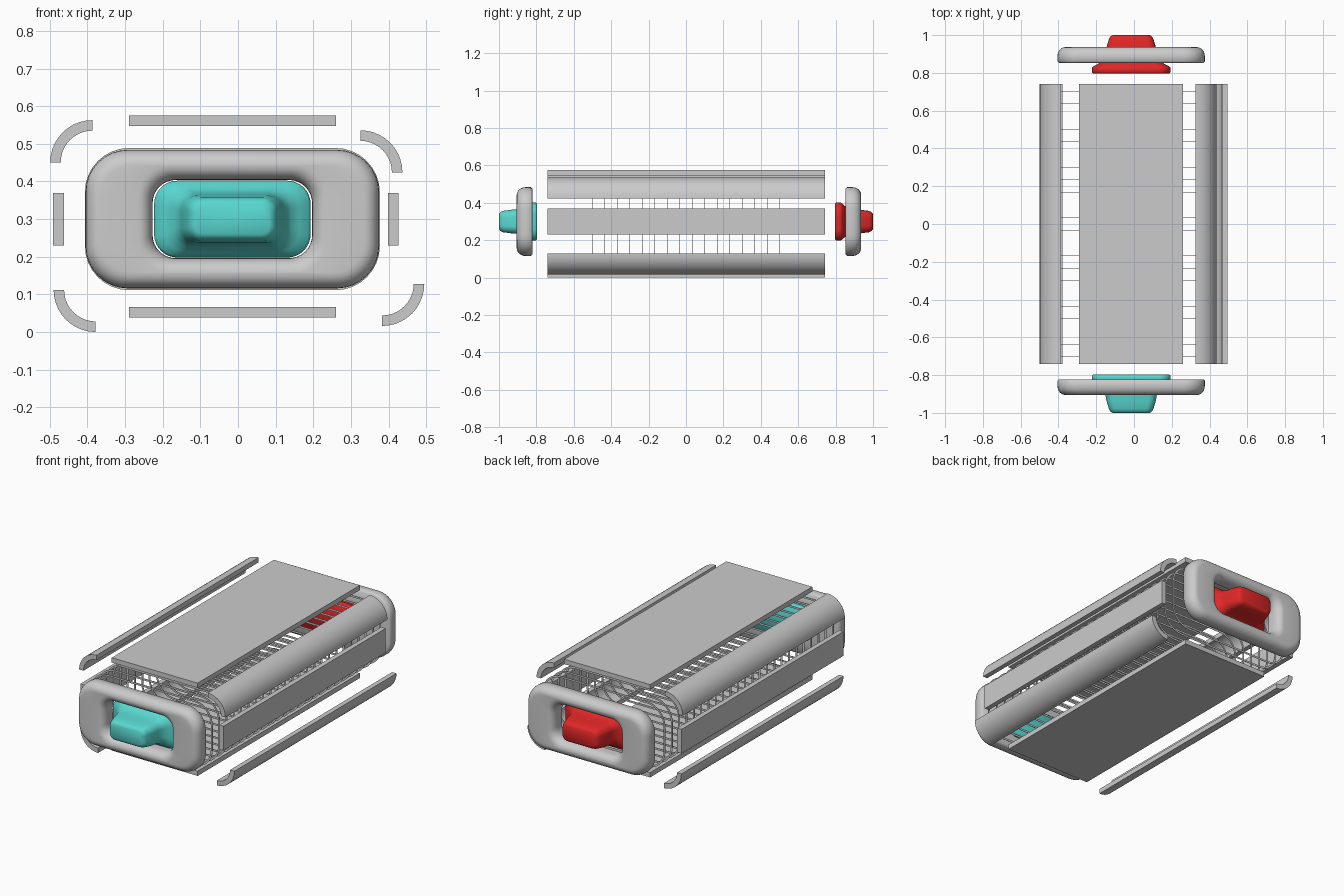
import bpy, bmesh
from math import pi, sin, cos, radians

if "Cube" in bpy.data.objects:
    bpy.data.objects.remove(bpy.data.objects["Cube"])

CX, CZ = -0.015, 0.30      # axis of the core, caps and terminals
Y0, Y1 = -0.74, 0.742      # length of the casing panels


def material(name, rgb):
    m = bpy.data.materials.new(name)
    m.diffuse_color = (*rgb, 1)
    m.use_nodes = True
    m.node_tree.nodes["Principled BSDF"].inputs["Base Color"].default_value = m.diffuse_color
    return m


def finish(bm, name, mat=None, angle=35):
    bmesh.ops.recalc_face_normals(bm, faces=bm.faces[:])
    me = bpy.data.meshes.new(name)
    bm.to_mesh(me)
    bm.free()
    ob = bpy.data.objects.new(name, me)
    bpy.context.collection.objects.link(ob)
    if mat:
        me.materials.append(mat)
    bpy.ops.object.select_all(action='DESELECT')
    ob.select_set(True)
    bpy.context.view_layer.objects.active = ob
    bpy.ops.object.shade_smooth_by_angle(angle=radians(angle))
    return ob


def rounded_rect(hw, hh, r, n=8):
    pts = []
    for k, (sx, sz) in enumerate([(1, 1), (-1, 1), (-1, -1), (1, -1)]):
        for i in range(n + 1):
            a = (k + i / n) * pi / 2
            pts.append((CX + sx * (hw - r) + r * cos(a), CZ + sz * (hh - r) + r * sin(a)))
    return pts


def loft(bm, sections, closed=False):
    """Skin rounded rectangles (y, half width, half height, radius)."""
    loops = [[bm.verts.new((x, y, z)) for x, z in rounded_rect(hw, hh, r)]
             for y, hw, hh, r in sections]
    pairs = list(zip(loops, loops[1:]))
    if closed:
        pairs.append((loops[-1], loops[0]))
    else:
        bm.faces.new(loops[0])
        bm.faces.new(loops[-1])
    for a, b in pairs:
        for i in range(len(a)):
            j = (i + 1) % len(a)
            bm.faces.new((a[i], a[j], b[j], b[i]))


def extrude_profile(name, pts):
    """Extrude an x-z outline along the length of the casing."""
    bm = bmesh.new()
    f = bm.faces.new([bm.verts.new((x, Y0, z)) for x, z in pts])
    g = bmesh.ops.extrude_face_region(bm, geom=[f])["geom"]
    bmesh.ops.translate(bm, vec=(0, Y1 - Y0, 0),
                        verts=[v for v in g if isinstance(v, bmesh.types.BMVert)])
    finish(bm, name)


# flat casing panels: x0, x1, z0, z1
for name, x0, x1, z0, z1 in [
        ("top_panel", -0.29, 0.26, 0.547, 0.575),
        ("bottom_panel", -0.29, 0.26, 0.038, 0.066),
        ("left_panel", -0.491, -0.463, 0.23, 0.37),
        ("right_panel", 0.398, 0.426, 0.23, 0.37)]:
    extrude_profile(name, [(x0, z0), (x1, z0), (x1, z1), (x0, z1)])

# quarter-round corner rails: centre x, centre z, first quadrant
for name, x, z, q in [
        ("top_right_rail", 0.325, 0.424, 0),
        ("top_left_rail", -0.387, 0.451, 1),
        ("bottom_left_rail", -0.378, 0.112, 2),
        ("bottom_right_rail", 0.383, 0.128, 3)]:
    angs = [(q + i / 10) * pi / 2 for i in range(11)]
    outer = [(x + 0.112 * cos(a), z + 0.112 * sin(a)) for a in angs]
    inner = [(x + 0.084 * cos(a), z + 0.084 * sin(a)) for a in reversed(angs)]
    extrude_profile(name, outer + inner)

# open core made of thin rings
bm = bmesh.new()
for i in range(24):
    y = -0.77 + 1.54 * i / 23
    o, n, t = (0.392, 0.189, 0.118), (0.381, 0.178, 0.107), 0.001
    loft(bm, [(y - t, *o), (y + t, *o), (y + t, *n), (y - t, *n)], closed=True)
finish(bm, "core_rings")


# end caps: soft frames around an opening
def end_cap(name, s, base):
    W, H, R = 0.39, 0.184, 0.112
    w, h, r = 0.212, 0.104, 0.062
    b, lo, hi = 0.04, 0.035, 0.083
    sec = [(0, W - 0.008, H - 0.008, R - 0.008), (0.008, W, H, R)]
    for k in range(7):
        a = k / 6 * pi / 2
        i = b * (1 - cos(a))
        sec.append((lo + (hi - lo) * sin(a), W - i, H - i, R - i * 0.7))
    for k in range(6, -1, -1):
        a = k / 6 * pi / 2
        i = b * 0.95 * (1 - cos(a))
        sec.append((lo + (hi - lo) * sin(a), w + i, h + i, r + i * 0.5))
    sec.append((0, w, h, r))
    bm = bmesh.new()
    loft(bm, [(s * (base + t), *q) for t, *q in sec], closed=True)
    finish(bm, name, angle=50)


end_cap("front_cap", -1, 0.822)
end_cap("back_cap", 1, 0.853)


# terminals: flange, concave shoulder and tapered nub
def terminal(name, s, mat):
    sec = [(0.797, 0.202, 0.096, 0.056), (0.803, 0.208, 0.102, 0.062),
           (0.826, 0.208, 0.102, 0.062), (0.834, 0.202, 0.097, 0.058),
           (0.846, 0.178, 0.086, 0.052), (0.860, 0.157, 0.076, 0.048),
           (0.880, 0.143, 0.069, 0.045), (0.905, 0.136, 0.065, 0.042),
           (0.935, 0.131, 0.063, 0.040), (0.978, 0.118, 0.057, 0.036),
           (0.992, 0.111, 0.051, 0.032), (1.0, 0.099, 0.041, 0.026)]
    bm = bmesh.new()
    loft(bm, [(s * d, *q) for d, *q in sec])
    finish(bm, name, mat, angle=50)


terminal("front_terminal", -1, material("teal", (0.10, 0.68, 0.63)))
terminal("back_terminal", 1, material("red", (0.75, 0.02, 0.02)))
